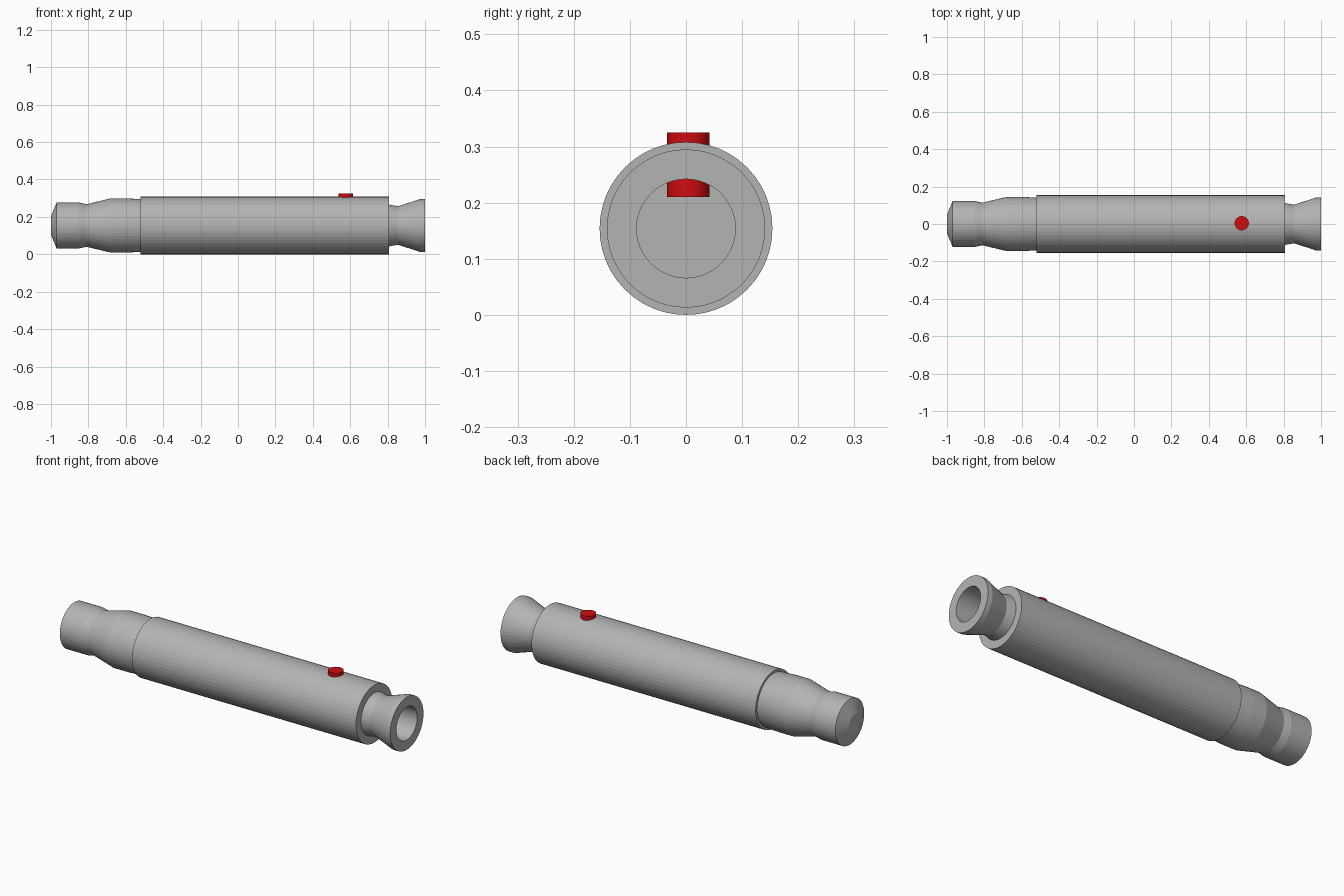
import bpy, bmesh
from math import cos, sin, tau

cube = bpy.data.objects.get("Cube")
if cube:
    bpy.data.objects.remove(cube, do_unlink=True)

AXIS_Z = 0.154
SIDES = 48


def material(name, rgb):
    mat = bpy.data.materials.new(name)
    mat.use_nodes = True
    mat.diffuse_color = (*rgb, 1)
    mat.node_tree.nodes["Principled BSDF"].inputs["Base Color"].default_value = (*rgb, 1)
    return mat


grey = material("metal grey", (0.45, 0.46, 0.45))
red = material("button red", (0.62, 0.004, 0.005))


def lathe(name, profile, mat):
    """Revolve (x, radius) points around the long axis; radius 0 closes an end."""
    bm = bmesh.new()
    rings = []
    for x, r in profile:
        count = SIDES if r else 1
        rings.append([bm.verts.new((x, r * cos(tau * i / SIDES), r * sin(tau * i / SIDES)))
                      for i in range(count)])
    for a, b in zip(rings, rings[1:]):
        for i in range(SIDES):
            j = (i + 1) % SIDES
            corners = [a[i % len(a)], a[j % len(a)], b[j % len(b)], b[i % len(b)]]
            bm.faces.new(list(dict.fromkeys(corners)))
    bmesh.ops.recalc_face_normals(bm, faces=bm.faces)
    mesh = bpy.data.meshes.new(name)
    bm.to_mesh(mesh)
    bm.free()
    mesh.materials.append(mat)
    obj = bpy.data.objects.new(name, mesh)
    obj.location.z = AXIS_Z
    bpy.context.collection.objects.link(obj)
    return obj


# Handle core: shallow conical end, shaped grip, narrow neck, flared mouth, blind bore
lathe("handle_core", [
    (-1, 0), (-1, 0.05), (-0.97, 0.122), (-0.85, 0.122), (-0.81, 0.114),
    (-0.68, 0.145), (-0.6, 0.145), (-0.52, 0.141), (0.7, 0.141), (0.71, 0.115),
    (0.807, 0.112), (0.855, 0.103), (0.973, 0.141), (1, 0.141),
    (1, 0.088), (-0.2, 0.088), (-0.2, 0)], grey)

# Outer sleeve
lathe("sleeve", [(-0.52, 0.135), (-0.52, 0.154), (0.807, 0.154), (0.807, 0.11)], grey)

# Button running through the wall into the bore
bpy.ops.mesh.primitive_cylinder_add(vertices=32, radius=0.038, depth=0.115,
                                    location=(0.576, 0.004, 0.2675))
button = bpy.context.object
button.name = "button"
button.data.materials.append(red)
bpy.ops.object.shade_smooth_by_angle()
